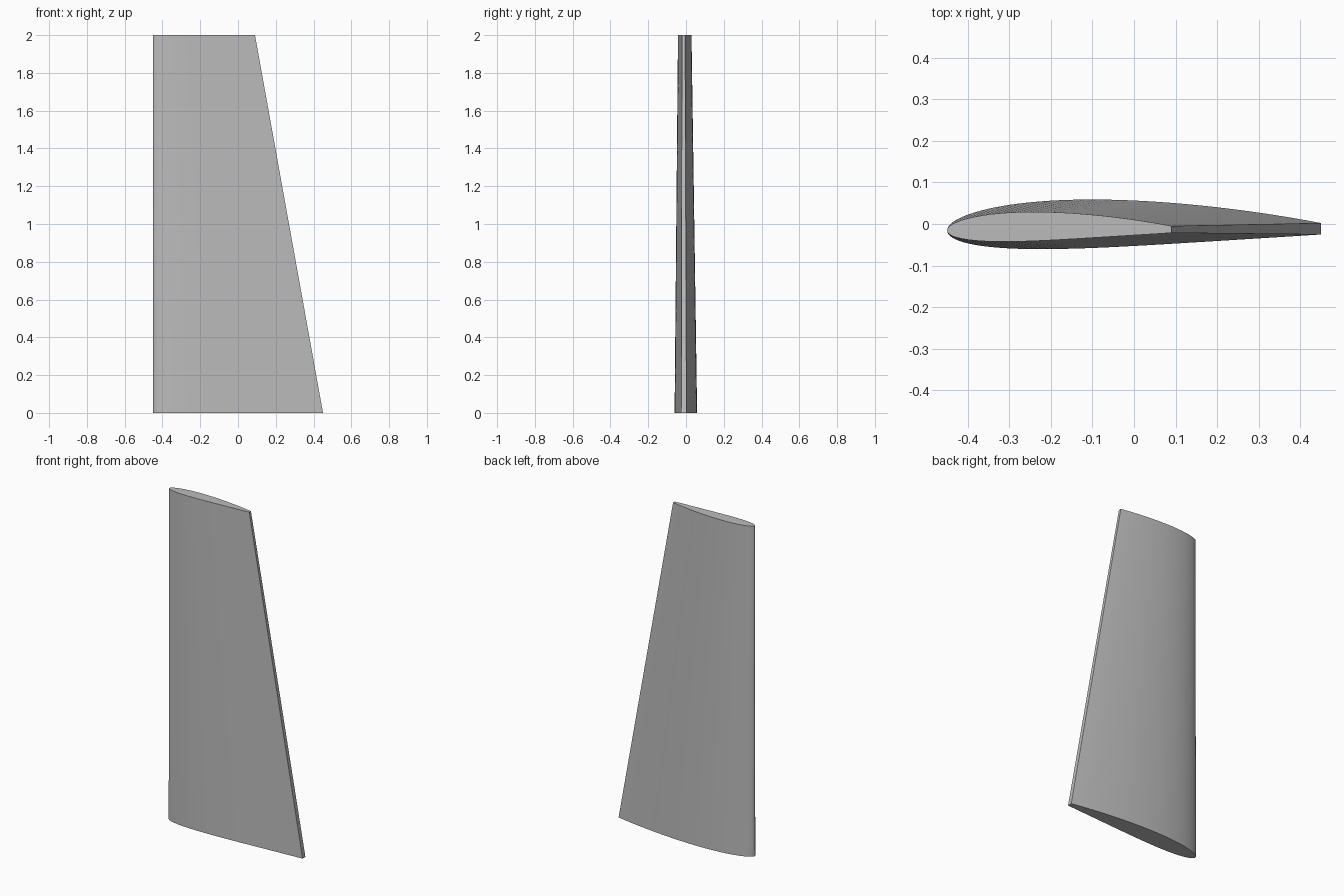
import bpy
import bmesh
import math

cube = bpy.data.objects.get("Cube")
if cube:
    bpy.data.objects.remove(cube, do_unlink=True)

SPAN = 2.0
ROOT_CHORD = 0.9
TAPER = 0.6
STEPS = 48
LEADING_X, LEADING_Y = -0.45, -0.0155


def half_thickness(u):
    """Rounded nose, slim tail that ends in a blunt edge."""
    curve = (0.2969 * math.sqrt(u) - 0.126 * u - 0.3516 * u**2
             + 0.2843 * u**3 - 0.1015 * u**4)
    return 0.61 * curve + 0.014 * u


def camber(u):
    return 0.068 * u * (1 - u) + 0.0045 * u


def airfoil():
    """Outline from upper tail, round the nose, to lower tail (unit chord)."""
    stations = [(1 - math.cos(math.pi * i / STEPS)) / 2 for i in range(STEPS + 1)]
    upper = [(u, camber(u) + half_thickness(u)) for u in reversed(stations)]
    lower = [(u, camber(u) - half_thickness(u)) for u in stations[1:]]
    return upper + lower


# Matt grey finish
grey = bpy.data.materials.new("plain_grey")
grey.use_nodes = True
colour = (0.5, 0.5, 0.5, 1.0)
grey.diffuse_color = colour
grey.node_tree.nodes["Principled BSDF"].inputs["Base Color"].default_value = colour

# Tapered wing: root and tip sections share a straight leading edge
bm = bmesh.new()
rings = []
for z, chord in ((0.0, ROOT_CHORD), (SPAN, ROOT_CHORD * TAPER)):
    rings.append([bm.verts.new((LEADING_X + u * chord, LEADING_Y + v * chord, z))
                  for u, v in airfoil()])
root, tip = rings
count = len(root)
for i in range(count):
    j = (i + 1) % count
    bm.faces.new((root[i], root[j], tip[j], tip[i]))
bm.faces.new(root)
bm.faces.new(tip)
bmesh.ops.recalc_face_normals(bm, faces=bm.faces)

mesh = bpy.data.meshes.new("wing")
bm.to_mesh(mesh)
bm.free()
mesh.materials.append(grey)
wing = bpy.data.objects.new("wing", mesh)
bpy.context.collection.objects.link(wing)

# Smooth skin, crisp end caps and trailing edge
bpy.ops.object.select_all(action="DESELECT")
wing.select_set(True)
bpy.context.view_layer.objects.active = wing
bpy.ops.object.shade_smooth_by_angle(angle=math.radians(30))
